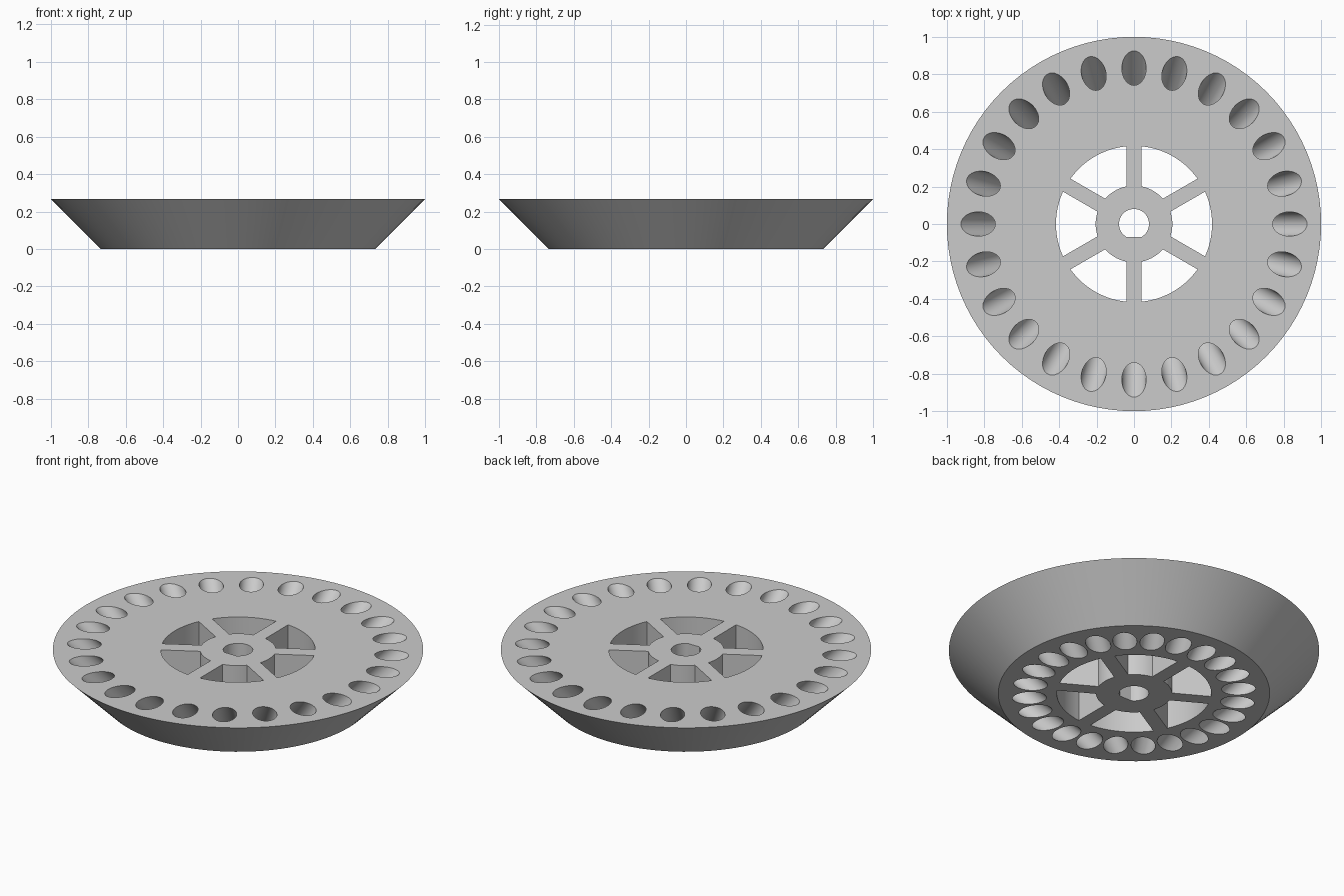
import bpy, bmesh
from math import sin, cos, asin, pi, radians, sqrt

cube = bpy.data.objects.get("Cube")
if cube:
    bpy.data.objects.remove(cube, do_unlink=True)

HEIGHT, RIM = 0.267, 1.0
SPOKE_HALF, HUB_R, WINDOW_R = 0.04, 0.205, 0.417
BORE_R, BORE_FLAT = 0.08, -0.07
HOLE_R, HOLE_AT = 0.065, 0.833
MARGIN = 0.03

grey = bpy.data.materials.new("plain grey")
grey.use_nodes = True
colour = (0.6, 0.6, 0.6, 1)
grey.diffuse_color = colour
grey.node_tree.nodes["Principled BSDF"].inputs["Base Color"].default_value = colour


def prism(bm, outline, z0, z1, grow=lambda x, y, z: (x, y)):
    """Closed solid between two heights; grow places the outline at each height."""
    rings = [[bm.verts.new((*grow(x, y, z), z)) for x, y in outline] for z in (z0, z1)]
    low, high = rings
    n = len(outline)
    bm.faces.new(low[::-1])
    bm.faces.new(high)
    for i in range(n):
        j = (i + 1) % n
        bm.faces.new((low[i], low[j], high[j], high[i]))


def turn(points, a):
    return [(x * cos(a) - y * sin(a), x * sin(a) + y * cos(a)) for x, y in points]


def arc(r, a0, a1, n):
    return [(r * cos(a0 + (a1 - a0) * i / n), r * sin(a0 + (a1 - a0) * i / n))
            for i in range(n + 1)]


def make(name, bm):
    bmesh.ops.recalc_face_normals(bm, faces=bm.faces)
    mesh = bpy.data.meshes.new(name)
    bm.to_mesh(mesh)
    bm.free()
    mesh.materials.append(grey)
    obj = bpy.data.objects.new(name, mesh)
    bpy.context.collection.objects.link(obj)
    return obj


# Tapered disc body
bm = bmesh.new()
slope = lambda x, y, z: (x * (RIM - HEIGHT + z), y * (RIM - HEIGHT + z))
prism(bm, arc(1, 0, 2 * pi, 96)[:-1], 0, HEIGHT, slope)
disc = make("tapered_disc", bm)

# Cutters: leaning round holes, spoke windows, flat-sided shaft bore
bm = bmesh.new()
low, high = -MARGIN, HEIGHT + MARGIN
oval = [(x * sqrt(2), y) for x, y in arc(HOLE_R, 0, 2 * pi, 32)[:-1]]
for k in range(24):
    a = k * 2 * pi / 24
    lean = lambda x, y, z: turn([(x + HOLE_AT + z - HEIGHT, y)], a)[0]
    prism(bm, oval, low, high, lean)

outer = radians(30) - asin(SPOKE_HALF / WINDOW_R)
inner = radians(30) - asin(SPOKE_HALF / HUB_R)
window = arc(WINDOW_R, -outer, outer, 14) + arc(HUB_R, inner, -inner, 10)
for k in range(6):
    prism(bm, turn(window, k * pi / 3), low, high)

edge = asin(BORE_FLAT / BORE_R)
prism(bm, arc(BORE_R, edge, pi - edge, 40), low, high)
cutter = make("opening_cutter", bm)
cutter.hide_render = True

cut = disc.modifiers.new("openings", 'BOOLEAN')
cut.operation = 'DIFFERENCE'
cut.solver = 'EXACT'
cut.object = cutter

bpy.ops.object.select_all(action='DESELECT')
bpy.context.view_layer.objects.active = disc
disc.select_set(True)
bpy.ops.object.modifier_apply(modifier=cut.name)
bpy.data.objects.remove(cutter, do_unlink=True)
bpy.ops.object.shade_smooth_by_angle(angle=radians(30))
